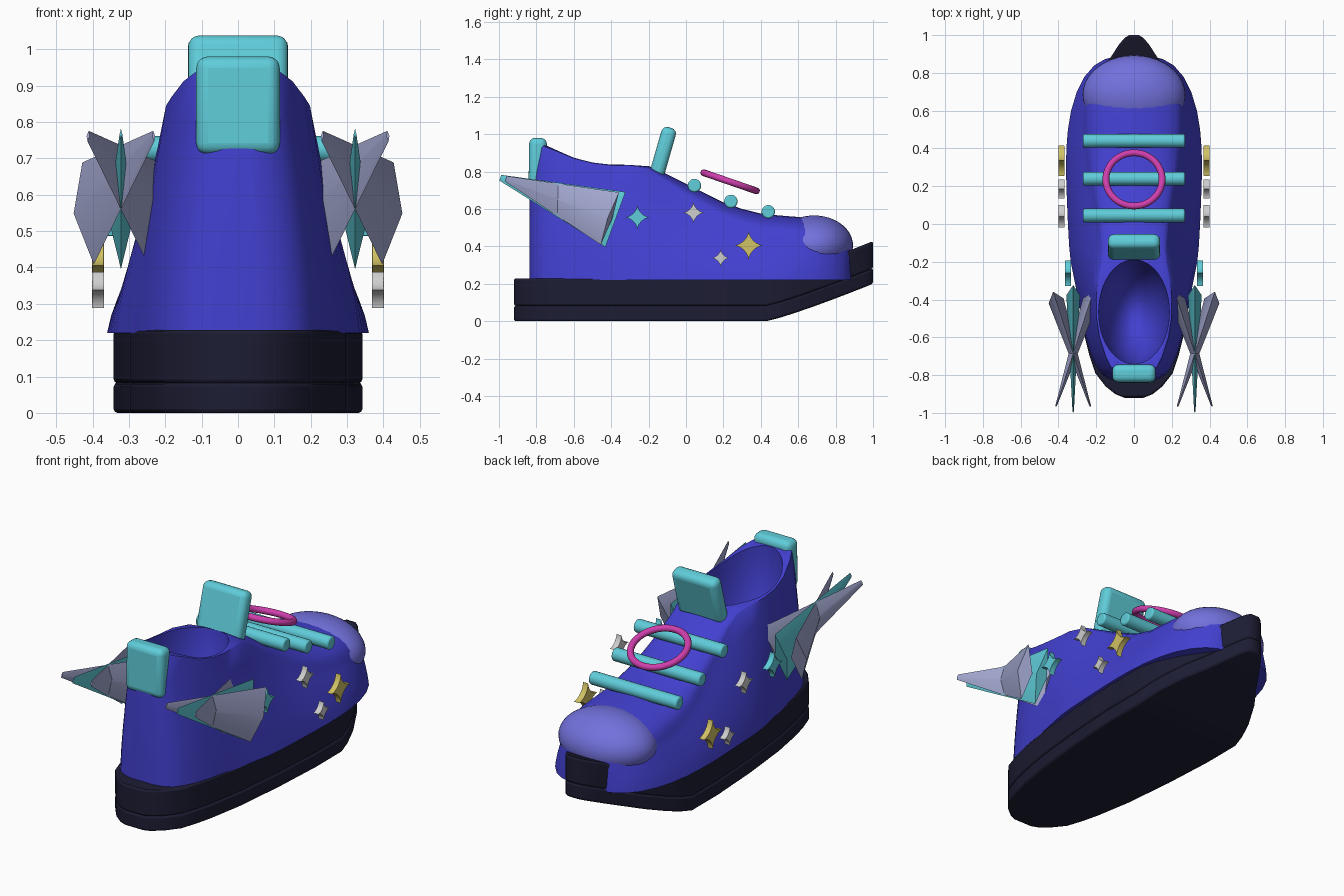
import bpy, bmesh, math
from mathutils import Matrix, Vector

if "Cube" in bpy.data.objects:
    bpy.data.objects.remove(bpy.data.objects["Cube"])


def mat(name, r, g, b):
    m = bpy.data.materials.new(name)
    m.diffuse_color = (r, g, b, 1)
    m.use_nodes = True
    m.node_tree.nodes["Principled BSDF"].inputs["Base Color"].default_value = m.diffuse_color
    return m


BLUE = mat("royal_blue", .056, .052, .64)
CAP = mat("light_periwinkle", .17, .165, .72)
DARK = mat("dark_navy", .012, .012, .034)
TEAL = mat("teal", .115, .61, .70)
LILAC = mat("pale_lilac_grey", .38, .41, .66)
PINK = mat("magenta", .63, .05, .42)
GOLD = mat("gold", .64, .54, .13)
SILVER = mat("silver", .62, .62, .62)


def smooth(ob, angle):
    bpy.ops.object.select_all(action='DESELECT')
    ob.select_set(True)
    bpy.context.view_layer.objects.active = ob
    bpy.ops.object.shade_smooth_by_angle(angle=math.radians(angle))


def finish(name, bm, material, angle=35, bevel=0, segs=2):
    bmesh.ops.recalc_face_normals(bm, faces=bm.faces)
    me = bpy.data.meshes.new(name)
    bm.to_mesh(me)
    bm.free()
    ob = bpy.data.objects.new(name, me)
    bpy.context.collection.objects.link(ob)
    me.materials.append(material)
    if bevel:
        mod = ob.modifiers.new("bevel", 'BEVEL')
        mod.width, mod.segments = bevel, segs
        mod.limit_method, mod.angle_limit = 'ANGLE', math.radians(50)
    if angle:
        smooth(ob, angle)
    return ob


def loft(sections):
    bm = bmesh.new()
    rings = [[bm.verts.new(p) for p in s] for s in sections]
    n = len(rings[0])
    for a, b in zip(rings, rings[1:]):
        for i in range(n):
            j = (i + 1) % n
            bm.faces.new((a[i], a[j], b[j], b[i]))
    bm.faces.new(rings[0])
    bm.faces.new(rings[-1])
    return bm


# Sole: two layers following one outline, sprung upward at the toe
outline = [(-.92, .05), (-.90, .10), (-.86, .15), (-.79, .205), (-.7, .235), (-.6, .26),
           (-.4, .295), (-.1, .325), (.2, .342), (.43, .342), (.5, .33), (.58, .305), (.7, .245),
           (.8, .175), (.88, .125), (.95, .08), (.985, .05), (1.0, .025)]


def sole_layer(name, z0, z1):
    secs = []
    for y, w in outline:
        lift = (max(0, y - .43) / .57) ** 1.15 * .2
        secs.append([(-w, y, z0 + lift), (w, y, z0 + lift), (w, y, z1 + lift), (-w, y, z1 + lift)])
    finish(name, loft(secs), DARK, 40, .01)


sole_layer("outsole", 0, .082)
sole_layer("midsole", .082, .228)

# Upper: stations of y, base half width, shoulder half width, shoulder height, dome height
stations = [(-.838, .07, .04, .70, .02), (-.825, .12, .07, .84, .03), (-.80, .165, .10, .91, .025),
            (-.76, .195, .12, .935, .01), (-.70, .225, .15, .912, .008), (-.6, .255, .182, .870, .01),
            (-.5, .275, .198, .845, .01), (-.4, .295, .20, .833, .01), (-.3, .315, .193, .83, .01),
            (-.2, .335, .175, .81, .02), (-.12, .343, .172, .755, .04), (0, .35, .185, .665, .07),
            (.1, .354, .20, .60, .085), (.2, .358, .22, .54, .095), (.3, .36, .24, .495, .105),
            (.4, .358, .25, .46, .115), (.5, .35, .258, .445, .12), (.6, .333, .258, .435, .122),
            (.7, .303, .245, .425, .12), (.78, .262, .215, .405, .11), (.84, .21, .17, .385, .085),
            (.872, .155, .125, .36, .06), (.89, .09, .07, .33, .04)]
secs = []
for y, w, tw, h, d in stations:
    half = []
    for i in range(7):
        s = i / 6
        half.append((w + (tw - w) * s ** 1.35, y, .22 + (h - .22) * s))
    for i in range(1, 6):
        u = i / 6 * math.pi / 2
        half.append((tw * math.cos(u), y, h + d * math.sin(u)))
    secs.append(half + [(0, y, h + d)] + [(-x, yy, z) for x, yy, z in reversed(half)])
upper = finish("upper", loft(secs), BLUE, 0)

# Foot opening: a rounded scoop cut out of the upper
bm = bmesh.new()
bmesh.ops.create_uvsphere(bm, u_segments=48, v_segments=24, radius=1,
                          matrix=Matrix.Translation((0, -.465, .88)) @ Matrix.Diagonal((.188, .278, .5, 1)))
cutter = finish("opening_cutter", bm, BLUE, 0)
cutter.hide_render = True
mod = upper.modifiers.new("opening", 'BOOLEAN')
mod.operation, mod.object, mod.solver = 'DIFFERENCE', cutter, 'EXACT'
bpy.ops.object.select_all(action='DESELECT')
bpy.context.view_layer.objects.active = upper
upper.select_set(True)
bpy.ops.object.modifier_apply(modifier="opening")
bpy.data.objects.remove(cutter)
smooth(upper, 45)

# Toe cap
bm = bmesh.new()
bmesh.ops.create_uvsphere(bm, u_segments=40, v_segments=24, radius=1,
                          matrix=Matrix.Translation((0, .685, .405)) @ Matrix.Diagonal((.272, .208, .16, 1)))
finish("toe_cap", bm, CAP, 60)


# Tongue and heel tab
def slab(name, loc, size, tilt):
    bm = bmesh.new()
    bmesh.ops.create_cube(bm, size=1, matrix=Matrix.Translation(loc)
                          @ Matrix.Rotation(math.radians(tilt), 4, 'X') @ Matrix.Diagonal((*size, 1)))
    finish(name, bm, TEAL, 35, .032, 4)


slab("tongue", (0, -.122, .905), (.276, .08, .27), -16)
slab("heel_tab", (0, -.793, .845), (.23, .094, .27), -1)

# Lace bars
for i, (y, z) in enumerate(((.045, .725), (.24, .64), (.44, .585))):
    bm = bmesh.new()
    bmesh.ops.create_cone(bm, cap_ends=True, segments=20, radius1=.036, radius2=.036, depth=.54,
                          matrix=Matrix.Translation((0, y, z)) @ Matrix.Rotation(math.pi / 2, 4, 'Y'))
    finish(f"lace_bar_{i + 1}", bm, TEAL, 35, .008)

# Ring over the laces
bpy.ops.mesh.primitive_torus_add(major_segments=48, minor_segments=12, major_radius=.149, minor_radius=.018,
                                 location=(0, .236, .745), rotation=(math.radians(-19), 0, 0))
ring = bpy.context.object
ring.name = "lace_ring"
ring.data.materials.append(PINK)
smooth(ring, 60)


# Four-pointed star plates with softened edges
def star(name, x, y, z, r, material):
    bm = bmesh.new()
    pts = []
    for i in range(32):
        a = i * math.tau / 32
        c, s = math.cos(a), math.sin(a)
        pts.append(bm.verts.new((x - .016, y + r * math.copysign(abs(c) ** 3.3, c),
                                 z + r * math.copysign(abs(s) ** 3.3, s))))
    f = bm.faces.new(pts)
    new = bmesh.ops.extrude_face_region(bm, geom=[f])["geom"]
    bmesh.ops.translate(bm, vec=(.032, 0, 0), verts=[v for v in new if isinstance(v, bmesh.types.BMVert)])
    finish(name, bm, material, 60, .006)


for side, label in ((1, "right"), (-1, "left")):
    star(f"gold_star_{label}", side * .385, .335, .405, .08, GOLD)
    star(f"upper_silver_star_{label}", side * .385, .04, .58, .06, SILVER)
    star(f"lower_silver_star_{label}", side * .385, .185, .338, .05, SILVER)
    star(f"teal_star_{label}", side * .35, -.26, .555, .068, TEAL)

    # Wing: three flattened four-sided spikes fanned about one centre
    for part, turn, k, thick, m in (("middle", 0, 1, .23, TEAL), ("outer", 18, .95, .28, LILAC),
                                    ("inner", -18, .95, .28, LILAC)):
        bm = bmesh.new()
        M = (Matrix.Translation((side * .322, -.685, .655)) @ Matrix.Rotation(math.radians(turn * side), 4, 'Z')
             @ Matrix.Rotation(math.radians(70), 4, 'X') @ Matrix.Diagonal((thick * k, k, k, 1)))
        bmesh.ops.create_cone(bm, cap_ends=True, segments=4, radius1=.157, radius2=.016, depth=.655, matrix=M)
        finish(f"wing_{part}_{label}", bm, m, 50)
